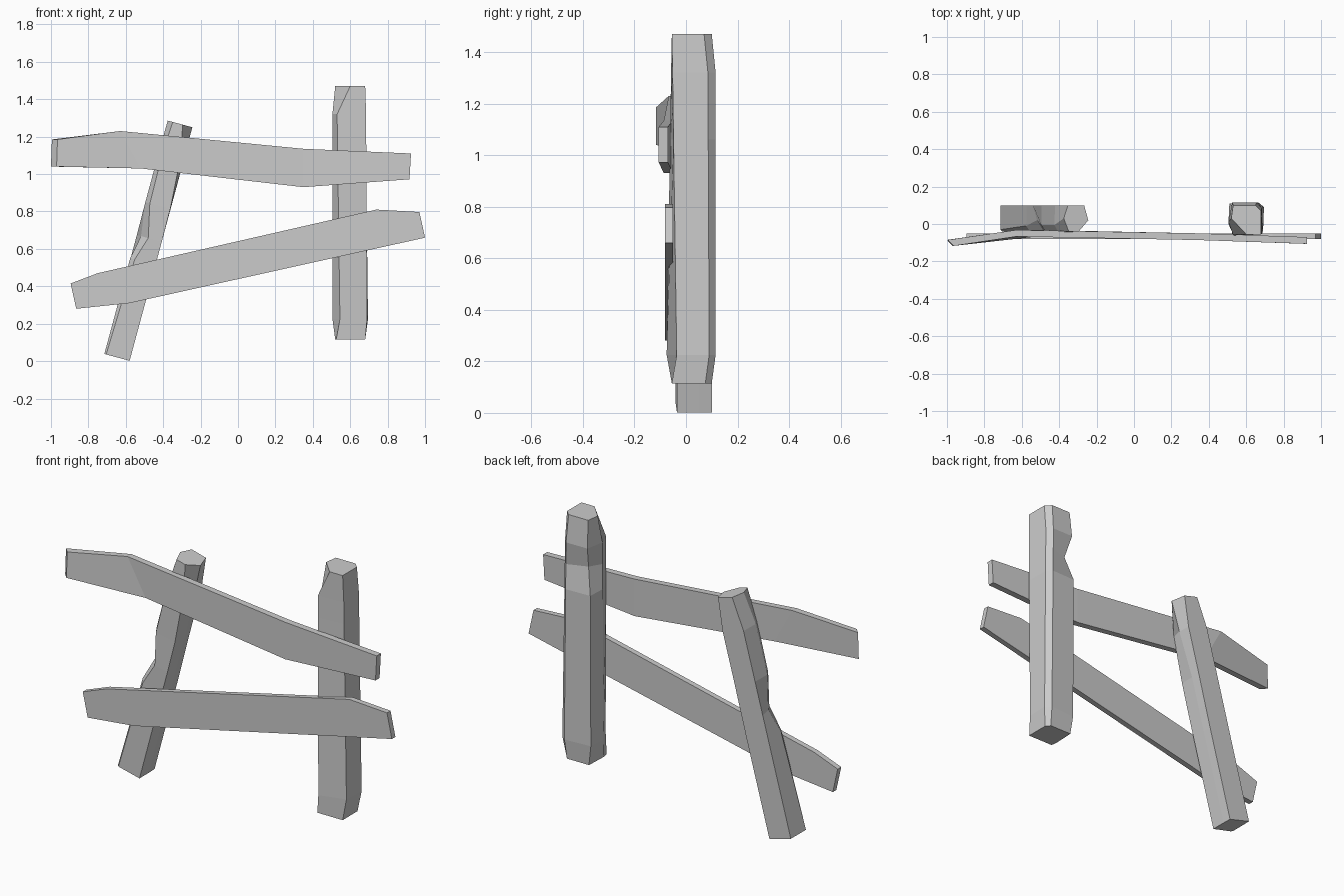
import bpy, bmesh
from mathutils import Vector

if "Cube" in bpy.data.objects:
    bpy.data.objects.remove(bpy.data.objects["Cube"])


def loft(name, rings):
    """Flat-faced solid skinned through rings of equal point count."""
    bm = bmesh.new()
    vs = [[bm.verts.new(p) for p in ring] for ring in rings]
    n = len(vs[0])
    for a, b in zip(vs, vs[1:]):
        for i in range(n):
            j = (i + 1) % n
            bm.faces.new((a[i], a[j], b[j], b[i]))
    bm.faces.new(vs[0][::-1])
    bm.faces.new(vs[-1])
    bmesh.ops.recalc_face_normals(bm, faces=bm.faces[:])
    me = bpy.data.meshes.new(name)
    bm.to_mesh(me)
    bm.free()
    ob = bpy.data.objects.new(name, me)
    bpy.context.collection.objects.link(ob)
    return ob


def rail(name, stations):
    """Plank: each station is (x top, z top, x bottom, z bottom, y front, y back, end slant)."""
    return loft(name, [[(xt, yf, zt), (xb, yf, zb), (xb + s, yb, zb), (xt + s, yb, zt)]
                       for xt, zt, xb, zb, yf, yb, s in stations])


# Upright post: rings run front-left, front-right, right, back-right, back-left, left
low = [(.545, -.075), (.69, -.036), (.695, .09), (.665, .115), (.51, .105), (.505, .0)]
high = [(.53, -.058), (.685, -.052), (.682, .085), (.655, .115), (.525, .114), (.505, .01)]


def blend(t, back_left=None):
    ring = [tuple(Vector(a).lerp(Vector(b), t)) for a, b in zip(low, high)]
    if back_left:
        ring[4] = back_left
    return ring


post = [
    (.115, [(.525, -.055), (.68, -.055), (.68, .075), (.66, .1), (.525, .1), (.52, -.02)]),
    (.225, low),
    (1.06, blend(.77, (.51, .11))),
    (1.20, blend(.9, (.545, .075))),
    (1.32, high),
    (1.47, [(.60, -.055), (.68, -.055), (.68, .07), (.65, .1), (.53, .1), (.52, .03)]),
]
loft("upright_post", [[(x, y, z) for x, y in ring] for z, ring in post])

# Leaning post: rings are (across, depth) in planes square to the tilted axis
base, tip = Vector((-.647, 0, .02)), Vector((-.31, 0, 1.268))
axis = (tip - base).normalized()
across = Vector((axis.z, 0, -axis.x))
lean = [
    (0.0, [(-.06, -.04), (.07, -.035), (.07, .05), (.068, .1), (-.068, .1), (-.07, -.03)]),
    (.41, [(-.045, -.045), (.07, -.035), (.07, .05), (.068, .1), (-.068, .1), (-.07, -.01)]),
    (.51, [(-.005, -.044), (.07, -.035), (.07, .05), (.067, .1), (-.068, .1), (-.045, .02)]),
    (.65, [(-.045, -.046), (.068, -.035), (.07, .05), (.065, .1), (-.068, .1), (-.07, -.005)]),
    (.86, [(-.05, -.045), (.05, -.04), (.07, .03), (.065, .1), (-.068, .1), (-.07, -.005)]),
    (1.0, [(-.04, -.04), (.015, -.04), (.068, .02), (.045, .1), (-.045, .1), (-.068, .03)]),
]
loft("leaning_post", [[base.lerp(tip, t) + across * u + Vector((0, v, 0)) for u, v in ring]
                      for t, ring in lean])

# Upper rail, bent along its length
rail("upper_rail", [
    (-.965, 1.185, -.97, 1.04, -.117, -.085, -.03),
    (-.63, 1.23, -.52, 1.03, -.067, -.032, 0),
    (.35, 1.135, .35, .93, -.086, -.05, 0),
    (.925, 1.11, .917, .972, -.106, -.07, 0),
])

# Lower rail, sloping up to the right
rail("lower_rail", [
    (-.895, .415, -.865, .28, -.081, -.05, 0),
    (-.75, .47, -.58, .31, -.081, -.05, 0),
    (.74, .81, .72, .598, -.081, -.05, 0),
    (.97, .797, 1.0, .66, -.081, -.05, 0),
])
